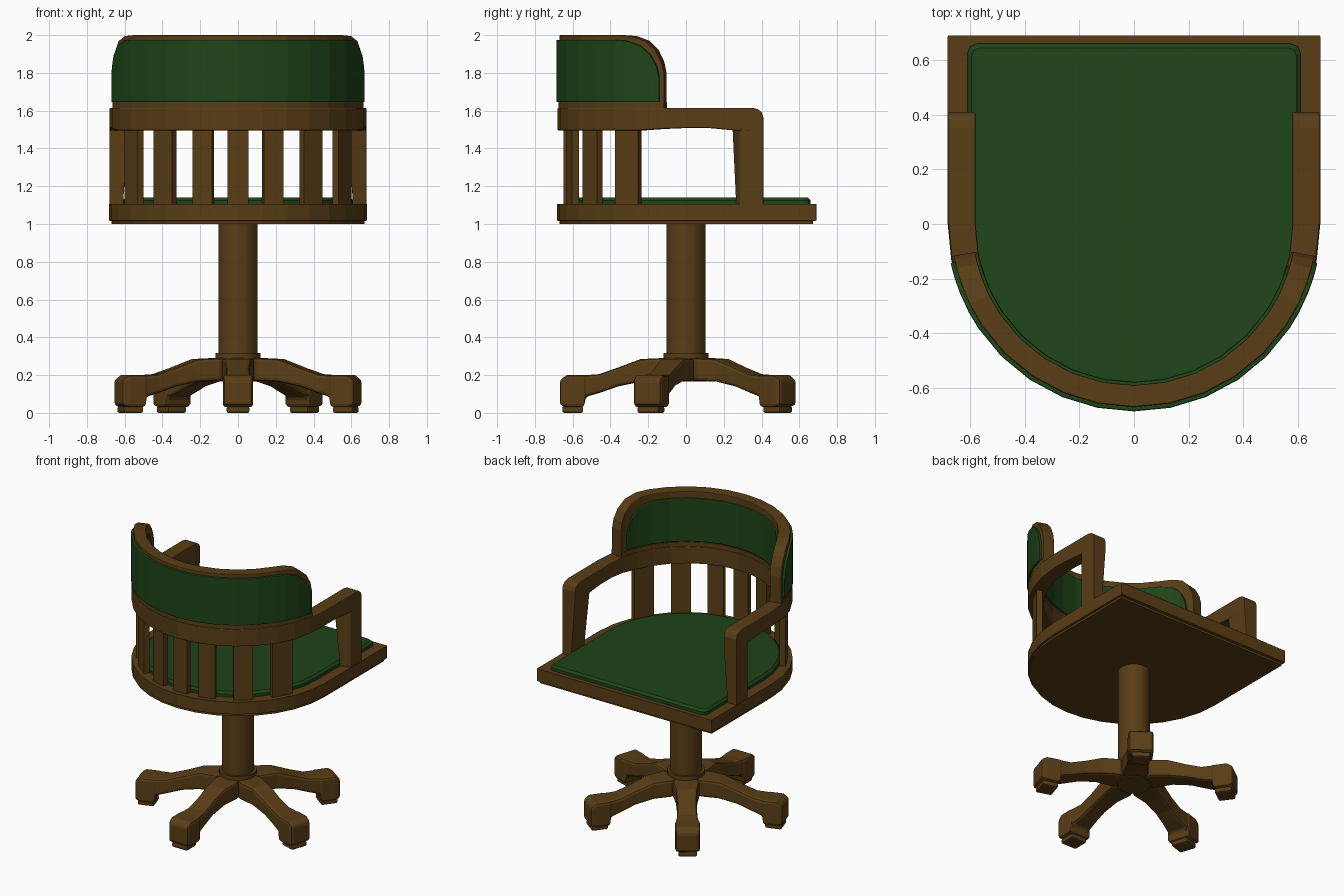
import bpy, bmesh
from math import sin, cos, pi, radians

if "Cube" in bpy.data.objects:
    bpy.data.objects.remove(bpy.data.objects["Cube"])


def material(name, color):
    m = bpy.data.materials.new(name)
    m.diffuse_color = color
    m.use_nodes = True
    m.node_tree.nodes["Principled BSDF"].inputs["Base Color"].default_value = m.diffuse_color
    return m


WOOD = material("wood", (0.10, 0.047, 0.008, 1))
GREEN = material("green_leather", (0.013, 0.058, 0.009, 1))


def loft(name, rings, mat, bevel=0.0, segments=2):
    """Skin a list of equal-sized rings and cap both ends."""
    bm = bmesh.new()
    vs = [[bm.verts.new(p) for p in ring] for ring in rings]
    n = len(rings[0])
    for a, b in zip(vs, vs[1:]):
        for i in range(n):
            bm.faces.new((a[i], a[(i + 1) % n], b[(i + 1) % n], b[i]))
    bm.faces.new(vs[0])
    bm.faces.new(vs[-1])
    bmesh.ops.recalc_face_normals(bm, faces=bm.faces)
    me = bpy.data.meshes.new(name)
    bm.to_mesh(me)
    bm.free()
    me.materials.append(mat)
    ob = bpy.data.objects.new(name, me)
    bpy.context.collection.objects.link(ob)
    if bevel:
        mod = ob.modifiers.new("bevel", 'BEVEL')
        mod.width, mod.segments = bevel, segments
        mod.limit_method, mod.angle_limit = 'ANGLE', radians(35)
    return ob


def path(u, r):
    """U-shaped plan: 0..180 is the half circle, outside it the straight arms (1/100 unit)."""
    if u < 0:
        return (r, -u / 100)
    if u > 180:
        return (-r, (u - 180) / 100)
    return (r * cos(radians(u)), -r * sin(radians(u)))


def band(name, stations, r_in, r_out, mat, bevel=0.0):
    """Curved strip from (u, z_bottom, z_top) stations, mirrored about the back."""
    full = stations + [(180 - u, b, t) for u, b, t in reversed(stations) if u < 90]
    rings = []
    for u, b, t in full:
        i, o = path(u, r_in), path(u, r_out)
        rings.append([(*i, b), (*o, b), (*o, t), (*i, t)])
    return loft(name, rings, mat, bevel)


STEP = 11.25


def d_outline(r, y_front, corner, z):
    """D-shaped outline with clipped round front corners."""
    pts = [(*path(i * STEP, r), z) for i in range(17)]
    for sx, angles in ((-1, (0, 45, 90)), (1, (90, 45, 0))):
        for a in angles:
            pts.append((sx * (r - corner + corner * cos(radians(a))),
                        y_front - corner + corner * sin(radians(a)), z))
    return pts


# seat board with a slightly stepped underside, and cushion
loft("seat", [d_outline(0.67, 0.672, 0.004, 1.0), d_outline(0.67, 0.672, 0.004, 1.015),
              d_outline(0.682, 0.69, 0.004, 1.018), d_outline(0.682, 0.69, 0.004, 1.105)], WOOD)
loft("seat_cushion", [d_outline(0.61, 0.66, 0.035, 1.09), d_outline(0.61, 0.66, 0.035, 1.125),
                      d_outline(0.595, 0.645, 0.03, 1.14)], GREEN)

# arm rail wrapping round the back
rail = [(-41, 1.49, 1.565), (-40, 1.49, 1.592), (-38, 1.49, 1.608), (-35, 1.49, 1.615),
        (-26, 1.495, 1.615), (-12, 1.508, 1.615), (0, 1.508, 1.615)]
rail += [(i * STEP, 1.503 if i == 1 else 1.495, 1.615) for i in range(1, 9)]
band("arm_rail", rail, 0.58, 0.68, WOOD, 0.006)


# backrest layers with rounded upper corners
def back_panel(name, start, zb, zt, r_in, r_out, mat, bevel=0.0):
    st = [(start + d, zb, zt - drop) for d, drop in
          ((0, 0.2), (1.2, 0.14), (4, 0.08), (9, 0.03), (16, 0.005))]
    st += [(i * STEP, zb, zt) for i in range(1, 9) if i * STEP > start + 17]
    band(name, st, r_in, r_out, mat, bevel)


back_panel("backrest_frame", 10, 1.60, 2.0, 0.59, 0.67, WOOD, 0.005)
back_panel("backrest_outer_pad", 12, 1.645, 1.975, 0.65, 0.686, GREEN, 0.005)
back_panel("backrest_inner_pad", 15, 1.65, 1.955, 0.578, 0.61, GREEN, 0.008)
band("backrest_foot_rail", [(10, 1.60, 1.645)] + [(i * STEP, 1.60, 1.645) for i in range(1, 9)],
     0.585, 0.675, WOOD)

# back slats
for k, (ang, w) in enumerate(((-61, .14), (-38, .125), (-17, .11), (0, .11),
                              (17, .11), (38, .125), (61, .14))):
    c, s = cos(radians(ang)), sin(radians(ang))
    rings = []
    for z in (1.09, 1.51):
        rings.append([(s * r + c * t, -c * r + s * t, z) for r, t in
                      ((.61, -w / 2), (.648, -w / 2), (.648, w / 2), (.61, w / 2))])
    loft(f"back_slat_{k + 1}", rings, WOOD)

# front arm posts
for side, sx in (("left", -1), ("right", 1)):
    loft(f"{side}_arm_post", [
        [(sx * xi, yi, z), (sx * 0.68, 0.285, z), (sx * 0.68, 0.41, z), (sx * xi, 0.41, z)]
        for z, xi, yi in ((1.09, 0.61, 0.265), (1.50, 0.58, 0.245))], WOOD, 0.005)


# turned column, collar and hub
def cylinder(name, r, z0, z1, sides=32):
    ob = loft(name, [[(r * cos(2 * pi * i / sides), r * sin(2 * pi * i / sides), z)
                      for i in range(sides)] for z in (z0, z1)], WOOD)
    bpy.context.view_layer.objects.active = ob
    ob.select_set(True)
    bpy.ops.object.shade_smooth_by_angle()
    ob.select_set(False)


cylinder("column", 0.103, 0.28, 1.005)
cylinder("column_collar", 0.12, 0.28, 0.318)
cylinder("hub", 0.11, 0.165, 0.3)

# five star-base legs with foot pads: (radius, bottom, top, half width)
LEG = ((.05, .17, .29, .06), (.13, .17, .29, .085), (.24, .165, .285, .068),
       (.36, .14, .24, .062), (.46, .105, .205, .066), (.53, .085, .2, .075),
       (.54, .03, .2, .08), (.63, .03, .2, .08), (.668, .04, .175, .076))
PAD = ((.545, 0, .035, .06), (.655, 0, .035, .06))
for k in range(5):
    a = -pi / 2 + k * 2 * pi / 5
    c, s = cos(a), sin(a)
    for part, prof, bev in (("base_leg", LEG, .016), ("foot_pad", PAD, .01)):
        loft(f"{part}_{k + 1}", [
            [(c * r - s * t, s * r + c * t, z) for t, z in ((-w, b), (w, b), (w, h), (-w, h))]
            for r, b, h, w in prof], WOOD, bev)
